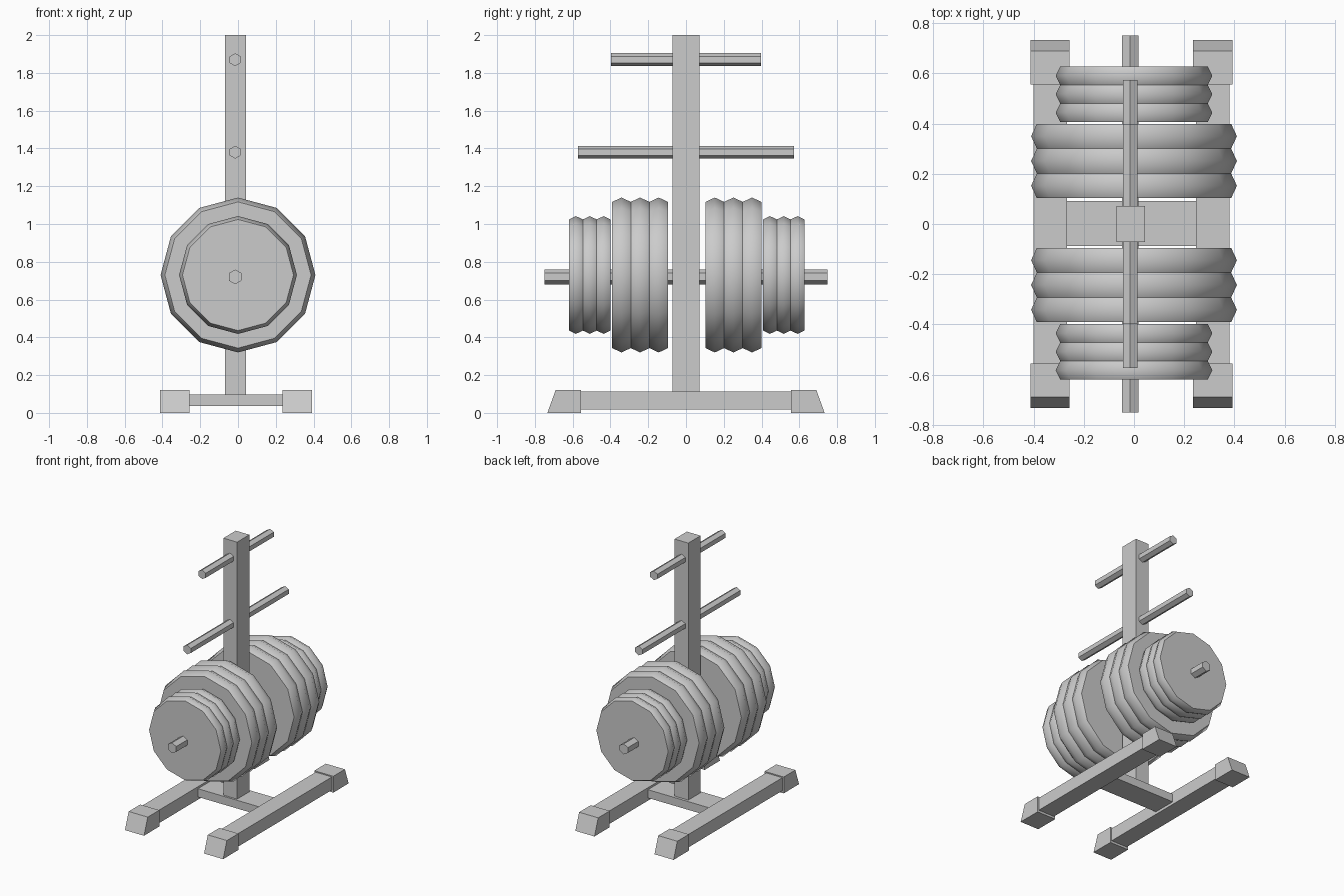
import bpy, math

if "Cube" in bpy.data.objects:
    bpy.data.objects.remove(bpy.data.objects["Cube"])

def mesh_object(name, verts, faces, smooth=None):
    me = bpy.data.meshes.new(name)
    me.from_pydata(verts, [], faces)
    me.update()
    ob = bpy.data.objects.new(name, me)
    bpy.context.collection.objects.link(ob)
    if smooth:
        bpy.ops.object.select_all(action='DESELECT')
        bpy.context.view_layer.objects.active = ob
        ob.select_set(True)
        bpy.ops.object.shade_smooth_by_angle(angle=math.radians(smooth))
    return ob

def box(name, x0, x1, y0, y1, z0, z1):
    return prism_x(name, x0, x1, [(y0, z0), (y1, z0), (y1, z1), (y0, z1)])

def prism_x(name, x0, x1, outline):
    """Extrude a counter-clockwise (y, z) outline along x."""
    n = len(outline)
    verts = [(x, y, z) for x in (x0, x1) for y, z in outline]
    faces = [tuple(reversed(range(n))), tuple(range(n, 2 * n))]
    faces += [(i, (i + 1) % n, n + (i + 1) % n, n + i) for i in range(n)]
    return mesh_object(name, verts, faces)

def lathe_y(name, cx, cz, sides, profile, start=math.pi / 2, smooth=None):
    """Solid of (radius, y) rings around an axis parallel to y."""
    verts = []
    for r, y in profile:
        for i in range(sides):
            a = start + 2 * math.pi * i / sides
            verts.append((cx + r * math.cos(a), y, cz + r * math.sin(a)))
    faces = [tuple(range(sides))]
    m = len(profile)
    for k in range(m - 1):
        for i in range(sides):
            j = (i + 1) % sides
            a, b = k * sides, (k + 1) * sides
            faces.append((a + i, b + i, b + j, a + j))
    faces.append(tuple(reversed(range((m - 1) * sides, m * sides))))
    return mesh_object(name, verts, faces, smooth)

# Upright post and the bar joining the feet
CX = -0.01
box("upright_post", -0.069, 0.043, -0.072, 0.072, 0.04, 2.0)
box("base_crossbar", CX - 0.26, CX + 0.26, -0.087, 0.092, 0.037, 0.098)

# Floor rails with slanted end caps
for sx, side in ((-1, "left"), (1, "right")):
    xa, xb = sorted((CX + sx * 0.257, CX + sx * 0.391))
    box(f"{side}_rail", xa, xb, -0.60, 0.60, 0.017, 0.113)
    xa, xb = sorted((CX + sx * 0.246, CX + sx * 0.402))
    for sy, end in ((-1, "front"), (1, "back")):
        outline = [(sy * y, z) for y, z in
                   ((0.555, 0), (0.734, 0), (0.69, 0.121), (0.555, 0.121))]
        if sy < 0:
            outline.reverse()
        prism_x(f"{side}_{end}_foot_cap", xa, xb, outline)

# Hexagonal plate pegs
for name, z, r, half in (("lower_peg", 0.72, 0.039, 0.75),
                         ("middle_peg", 1.38, 0.034, 0.573),
                         ("top_peg", 1.87, 0.034, 0.398)):
    lathe_y(name, -0.015, z, 6, [(r, -half), (r, half)])

# Weight plates: ridged twelve-sided discs, three of each size per side
for size, r, rim, inner, outer in (("large", 0.41, 0.387, 0.099, 0.395),
                                   ("small", 0.312, 0.294, 0.403, 0.624)):
    t = (outer - inner) / 3
    for sy, end in ((-1, "front"), (1, "back")):
        for k in range(3):
            mid = sy * (inner + t * (k + 0.5)) + 0.004
            lathe_y(f"{end}_{size}_plate_{k + 1}", 0, 0.73, 12,
                    [(rim, mid - t / 2), (r, mid), (rim, mid + t / 2)], smooth=60)
